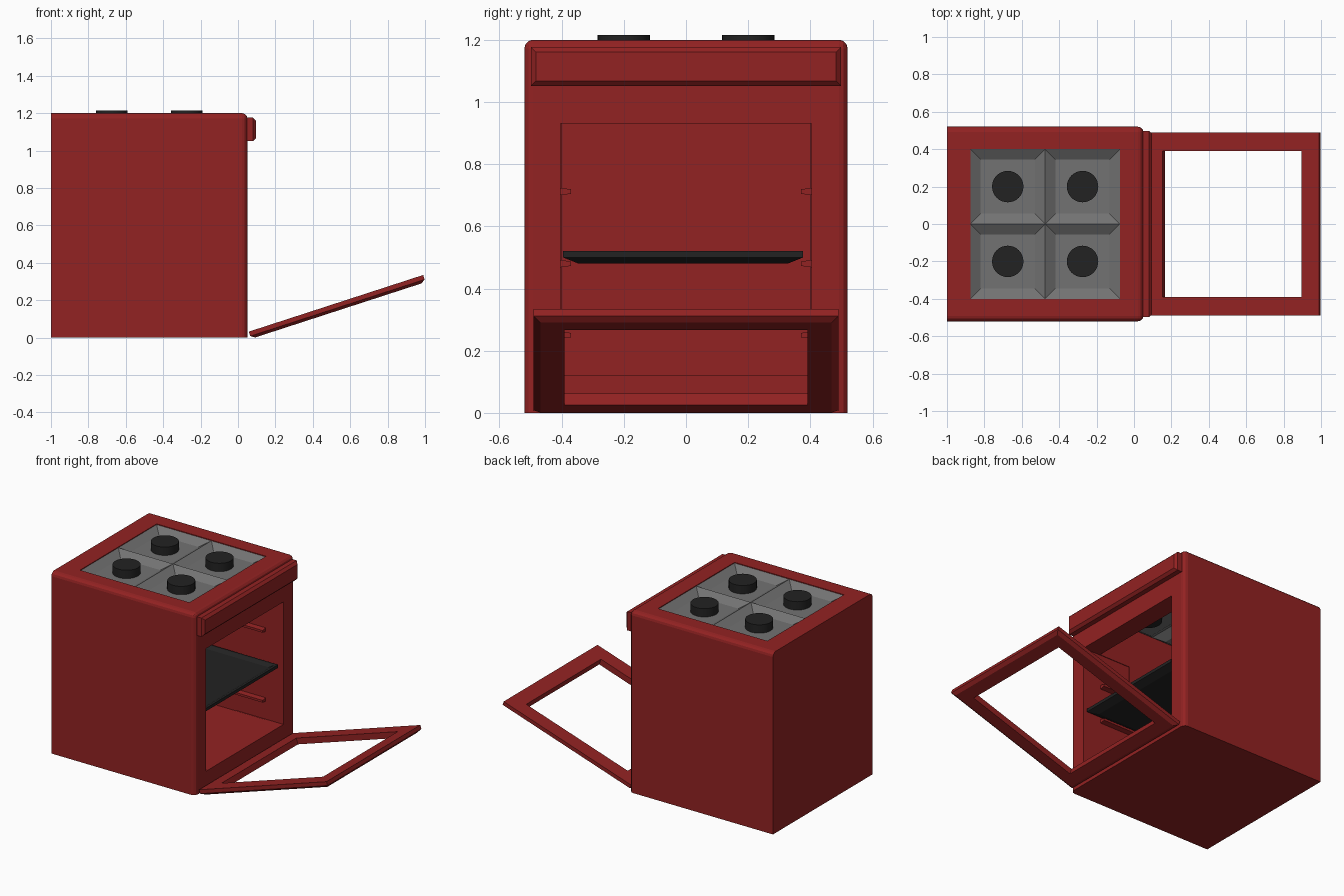
import bpy, bmesh, math
from mathutils import Matrix, Vector

if bpy.data.objects.get("Cube"):
    bpy.data.objects.remove(bpy.data.objects["Cube"], do_unlink=True)


def material(name, rgb):
    m = bpy.data.materials.new(name)
    m.use_nodes = True
    m.diffuse_color = (*rgb, 1)
    m.node_tree.nodes["Principled BSDF"].inputs["Base Color"].default_value = (*rgb, 1)
    return m


RED = material("enamel red", (0.29, 0.016, 0.016))
GREY = material("steel grey", (0.17, 0.17, 0.17))
BLACK = material("iron black", (0.016, 0.016, 0.016))


def finish(bm, name, mat):
    bmesh.ops.recalc_face_normals(bm, faces=bm.faces)
    mesh = bpy.data.meshes.new(name)
    bm.to_mesh(mesh)
    bm.free()
    mesh.materials.append(mat)
    ob = bpy.data.objects.new(name, mesh)
    bpy.context.collection.objects.link(ob)
    return ob


def add_box(bm, lo, hi):
    lo, hi = Vector(lo), Vector(hi)
    mat = Matrix.Translation((lo + hi) / 2) @ Matrix.Diagonal((*(hi - lo), 1))
    return bmesh.ops.create_cube(bm, size=1, matrix=mat)["verts"]


def add_rings(bm, rings, cap_ends=True):
    """Bridge a sequence of rectangles (x0, x1, y0, y1, z)."""
    loops = []
    for x0, x1, y0, y1, z in rings:
        loops.append([bm.verts.new(p) for p in
                      ((x0, y0, z), (x1, y0, z), (x1, y1, z), (x0, y1, z))])
    for a, b in zip(loops, loops[1:]):
        for i in range(4):
            j = (i + 1) % 4
            bm.faces.new((a[i], a[j], b[j], b[i]))
    if cap_ends:
        bm.faces.new(loops[0])
        bm.faces.new(loops[-1])
    return loops


# Cabinet: rounded on the door side and along the top, square at the rear
bm = bmesh.new()
add_box(bm, (-1, -0.52, 0), (0.05, 0.52, 1.2))
rounded = []
for e in bm.edges:
    mid = (e.verts[0].co + e.verts[1].co) / 2
    on_front, on_side, on_top = mid.x > 0, abs(mid.y) > 0.5, mid.z > 1.1
    if on_front + on_side + on_top == 2 and mid.x > -0.9:
        rounded.append(e)
bmesh.ops.bevel(bm, geom=rounded, offset=0.028, segments=3, profile=0.5, affect='EDGES')
cabinet = finish(bm, "cabinet", RED)

# Hollow the cabinet: oven cavity open to the hob, then the doorway
for label, lo, hi in (("cavity", (-0.875, -0.4, 0.119), (-0.075, 0.4, 1.4)),
                      ("doorway", (-0.3, -0.404, 0.12), (0.3, 0.404, 0.93))):
    bm = bmesh.new()
    add_box(bm, lo, hi)
    cutter = finish(bm, label + "_cutter", RED)
    cutter.hide_render = True
    mod = cabinet.modifiers.new(label, 'BOOLEAN')
    mod.object, mod.operation, mod.solver = cutter, 'DIFFERENCE', 'EXACT'
    bpy.context.view_layer.objects.active = cabinet
    bpy.ops.object.modifier_apply(modifier=mod.name)
    bpy.data.objects.remove(cutter, do_unlink=True)

# Hob: four sunken pans meeting at ridges
bm = bmesh.new()
slope = 0.055
for x0 in (-0.875, -0.475):
    for y0 in (-0.4, 0.0):
        x1, y1 = x0 + 0.4, y0 + 0.4
        loops = add_rings(bm, [(x0, x1, y0, y1, 1.195),
                               (x0 + slope, x1 - slope, y0 + slope, y1 - slope, 1.16)], False)
        bm.faces.new(loops[-1])
bmesh.ops.remove_doubles(bm, verts=bm.verts, dist=0.001)
finish(bm, "hob", GREY)

# Burners
for i, (x, y) in enumerate((x, y) for x in (-0.675, -0.275) for y in (-0.2, 0.2)):
    bm = bmesh.new()
    bmesh.ops.create_cone(bm, cap_ends=True, segments=32, radius1=0.084, radius2=0.084,
                          depth=0.07, matrix=Matrix.Translation((x, y, 1.18)))
    finish(bm, f"burner_{i + 1}", BLACK)

# Control panel with chamfered outer face
bm = bmesh.new()
add_box(bm, (0.04, -0.498, 1.052), (0.097, 0.498, 1.176))
outer = [e for e in bm.edges if all(v.co.x > 0.09 for v in e.verts)]
bmesh.ops.bevel(bm, geom=outer, offset=0.016, segments=1, affect='EDGES')
finish(bm, "control_panel", RED)

# Tapered shelf runners on both cavity walls
for side, label in ((1, "left"), (-1, "right")):
    bm = bmesh.new()
    for z in (0.25, 0.48, 0.712):
        verts = add_box(bm, (-0.87, 0.37, z - 0.012), (-0.08, 0.405, z + 0.012))
        for v in verts:
            if v.co.y < 0.38:
                v.co.z = z + (v.co.z - z) * 0.6
            v.co.y *= side
    finish(bm, f"{label}_runners", RED)

# Baking tray with flared sides and a shallow recess
bm = bmesh.new()
TRAY = (-0.86, 0.03, -0.395, 0.377)


def inset(rect, d, z):
    x0, x1, y0, y1 = rect
    return (x0 + d, x1 - d, y0 + d, y1 - d, z)


add_rings(bm, [inset(TRAY, 0.05, 0.48), inset(TRAY, 0, 0.5), inset(TRAY, 0, 0.52),
               inset(TRAY, 0.015, 0.52), inset(TRAY, 0.04, 0.507)])
finish(bm, "baking_tray", BLACK)

# Door frame: open window, chamfered underside, hinged at the cabinet foot
bm = bmesh.new()
DOOR = (0, 0.98, -0.49, 0.49)
rings = [inset(DOOR, 0.1, 0), inset(DOOR, 0, 0), inset(DOOR, 0, -0.025),
         inset(DOOR, 0.022, -0.04), inset(DOOR, 0.1, -0.04), inset(DOOR, 0.1, 0)]
add_rings(bm, rings, False)
bmesh.ops.remove_doubles(bm, verts=bm.verts, dist=0.0001)
door = finish(bm, "oven_door", RED)
door.location = (0.058, 0, 0.032)
door.rotation_euler.y = -math.radians(18)

# Smooth the rounded parts, keeping edges sharp
for ob in list(bpy.context.scene.objects):
    if ob.type == 'MESH' and ob.name.startswith("burner"):
        bpy.ops.object.select_all(action='DESELECT')
        ob.select_set(True)
        bpy.context.view_layer.objects.active = ob
        bpy.ops.object.shade_smooth_by_angle(angle=math.radians(30))
